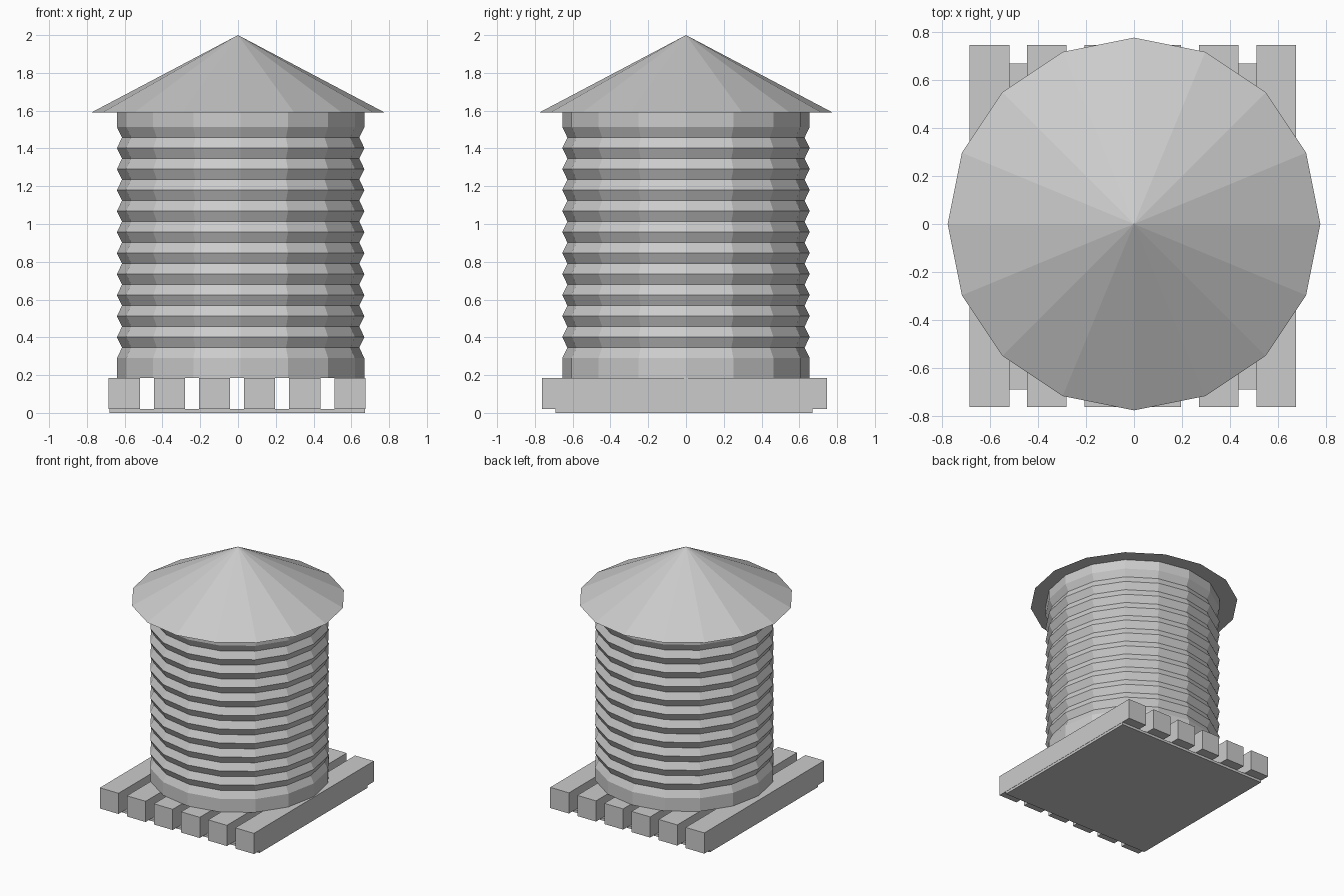
import bpy
import bmesh
from math import cos, sin, tau

cube = bpy.data.objects.get("Cube")
if cube:
    bpy.data.objects.remove(cube, do_unlink=True)

SIDES = 16

# Single flat grey
grey = bpy.data.materials.new("weathered grey")
grey.use_nodes = True
colour = (0.6, 0.6, 0.6, 1)
grey.diffuse_color = colour
grey.node_tree.nodes["Principled BSDF"].inputs["Base Color"].default_value = colour


def finish(name, bm, location=(0, 0, 0)):
    bmesh.ops.recalc_face_normals(bm, faces=bm.faces)
    mesh = bpy.data.meshes.new(name)
    bm.to_mesh(mesh)
    bm.free()
    mesh.materials.append(grey)
    obj = bpy.data.objects.new(name, mesh)
    obj.location = location
    bpy.context.collection.objects.link(obj)
    return obj


def box(name, low, high):
    bm = bmesh.new()
    bmesh.ops.create_cube(bm, size=1)
    for v in bm.verts:
        v.co = [(a + b) / 2 + c * (b - a) for a, b, c in zip(low, high, v.co)]
    return finish(name, bm)


def lathe(name, profile, location):
    """Turn a (radius, height) profile into a closed faceted solid."""
    bm = bmesh.new()
    rings = [[bm.verts.new((r * cos(tau * i / SIDES), r * sin(tau * i / SIDES), z))
              for i in range(SIDES)] for r, z in profile]
    for lower, upper in zip(rings, rings[1:]):
        for i in range(SIDES):
            j = (i + 1) % SIDES
            bm.faces.new((lower[i], lower[j], upper[j], upper[i]))
    bm.faces.new(rings[0])
    bm.faces.new(rings[-1])
    return finish(name, bm, location)


# Thin base plate and the beams lying on it
box("base_plate", (-0.68, -0.69, 0), (0.673, 0.67, 0.02))
for n in range(6):
    x = -0.685 + n * 0.239
    box(f"support_beam_{n + 1}", (x, -0.763, 0.02), (x + 0.165, 0.747, 0.185))

# Tank wall with eleven pinched grooves
OUTER, INNER = 0.655, 0.628
FIRST, PITCH = 0.29, 0.1112
profile = [(OUTER, 0.185), (OUTER, FIRST)]
for n in range(11):
    z = FIRST + n * PITCH
    profile += [(INNER, z + PITCH / 2), (OUTER, z + PITCH)]
profile.append((OUTER, 1.59))
lathe("ribbed_tank", profile, (0.014, 0, 0))

# Conical roof
bm = bmesh.new()
bmesh.ops.create_cone(bm, cap_ends=True, segments=SIDES, radius1=0.777, radius2=0, depth=0.41)
bmesh.ops.remove_doubles(bm, verts=bm.verts, dist=0.0001)
finish("cone_roof", bm, (0, 0, 1.795))
